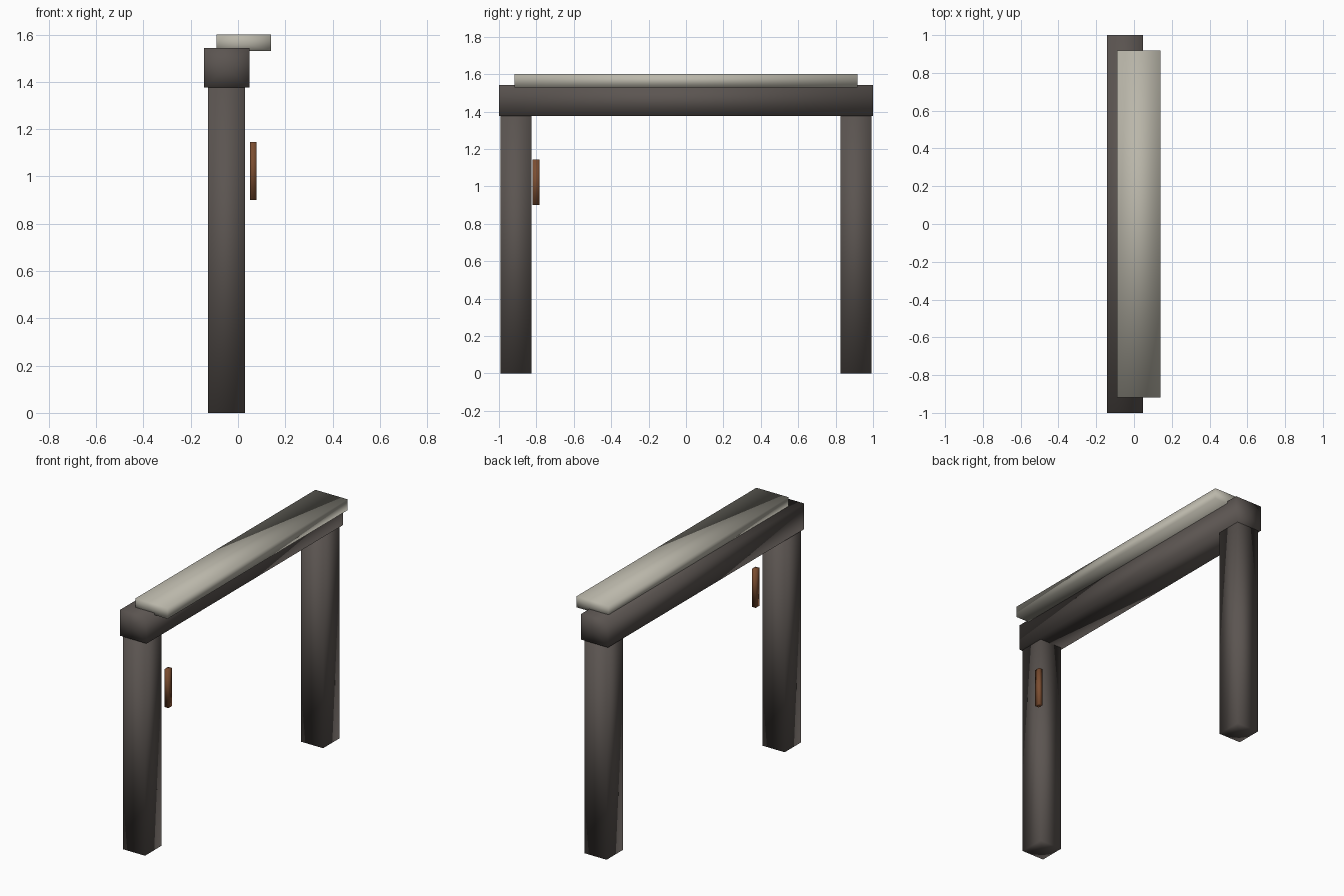
import bpy, bmesh

if "Cube" in bpy.data.objects:
    bpy.data.objects.remove(bpy.data.objects["Cube"])


def material(name, rgb):
    m = bpy.data.materials.new(name)
    m.diffuse_color = (*rgb, 1)
    m.use_nodes = True
    m.node_tree.nodes["Principled BSDF"].inputs["Base Color"].default_value = m.diffuse_color
    return m


def box(name, lo, hi, axis, mat):
    """Smooth-shaded four-sided bar with fanned ends along the given axis."""
    bm = bmesh.new()
    bmesh.ops.create_cube(bm, size=1)
    ends = [f for f in bm.faces if abs(f.normal[axis]) > 0.9]
    bmesh.ops.poke(bm, faces=ends)
    for v in bm.verts:
        for i in range(3):
            v.co[i] *= hi[i] - lo[i]
    for f in bm.faces:
        f.smooth = True
    mesh = bpy.data.meshes.new(name)
    bm.to_mesh(mesh)
    bm.free()
    mesh.materials.append(mat)
    ob = bpy.data.objects.new(name, mesh)
    ob.location = [(a + b) / 2 for a, b in zip(lo, hi)]
    bpy.context.collection.objects.link(ob)
    return ob


dark = material("dark_timber", (0.105, 0.09, 0.082))
pale = material("pale_stone", (0.49, 0.47, 0.40))
brown = material("brown_handle", (0.20, 0.075, 0.03))

# Two upright posts
for side, y in (("front", -0.908), ("back", 0.908)):
    box(side + "_post", (-0.127, y - 0.083, 0), (0.03, y + 0.083, 1.38), 2, dark)

# Lintel across the posts
box("lintel", (-0.143, -1, 1.377), (0.048, 1, 1.543), 1, dark)

# Offset cap slab, slightly sunk into the lintel
box("cap_slab", (-0.09, -0.918, 1.53), (0.14, 0.918, 1.60), 1, pale)

# Small upright handle beside the front post
box("handle", (0.05, -0.82, 0.90), (0.078, -0.783, 1.145), 2, brown)
